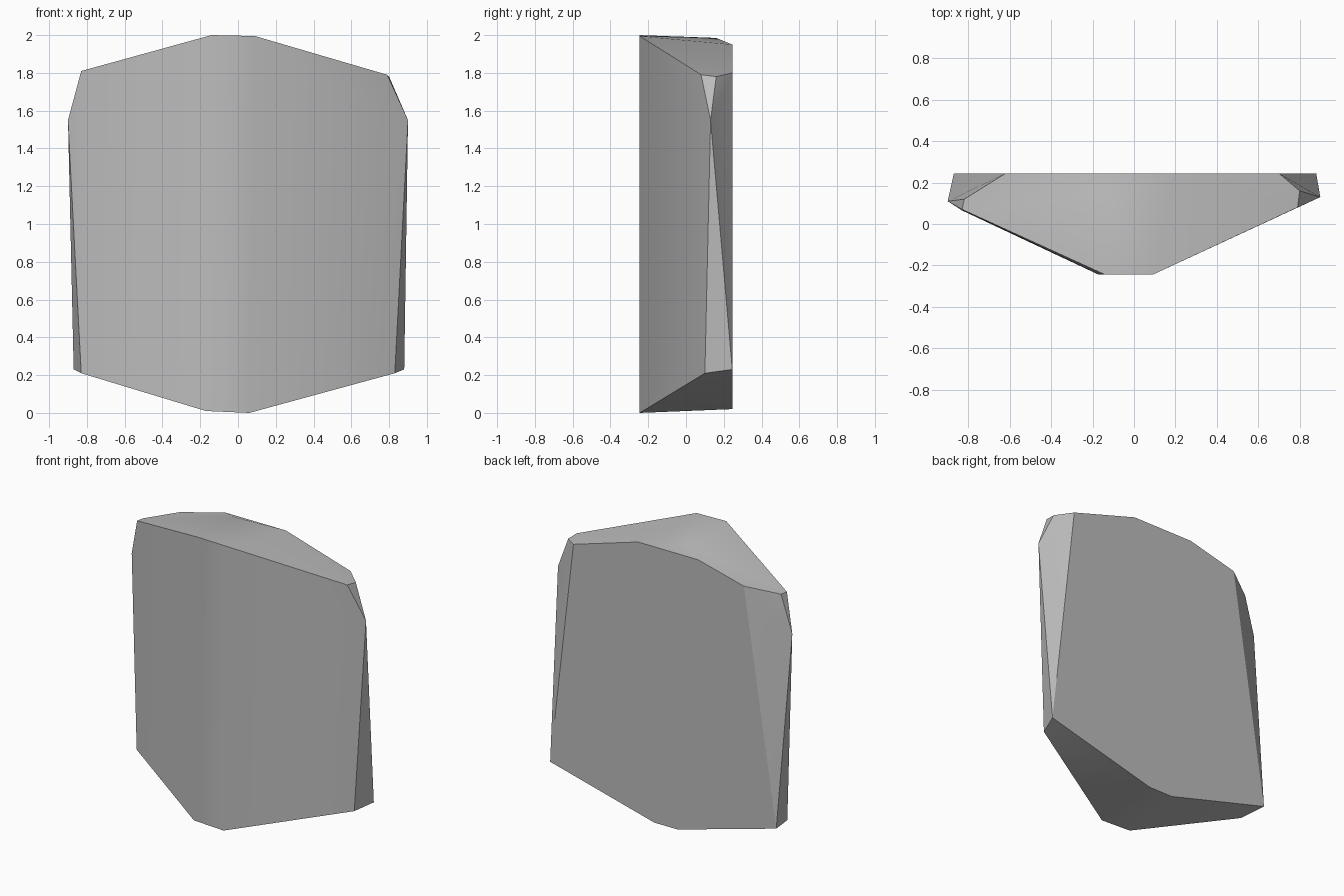
import bpy
import bmesh
import math

cube = bpy.data.objects.get("Cube")
if cube:
    bpy.data.objects.remove(cube, do_unlink=True)

# Single stone colour
stone = bpy.data.materials.new("grey_stone")
stone.use_nodes = True
colour = (0.5, 0.5, 0.5, 1)
stone.diffuse_color = colour
stone.node_tree.nodes["Principled BSDF"].inputs["Base Color"].default_value = colour

FRONT, BACK = -0.245, 0.245

# Blunt nose running down the front: (x, z)
nose = [(-0.14, 2.0), (0.09, 1.995), (-0.17, 0.01), (0.06, 0.0)]
# Outline of the flat back: (x, z)
back = [(-0.62, 1.86), (-0.265, 1.95), (0.2, 1.95), (0.7, 1.8),
        (0.88, 0.23), (0.075, 0.02), (-0.107, 0.02), (-0.87, 0.23)]
# Chipped corners along both flanks, and the crown of the top
flanks = [(-0.83, 0.07, 1.81), (-0.82, 0.12, 1.81), (-0.9, 0.11, 1.55), (-0.83, 0.065, 0.21),
          (0.79, 0.08, 1.79), (0.8, 0.16, 1.78), (0.9, 0.13, 1.55), (0.83, 0.1, 0.21)]
crown = [(-0.14, 0.16, 1.985)]

points = [(x, FRONT, z) for x, z in nose] + [(x, BACK, z) for x, z in back] + flanks + crown

# Wrap the corners in a convex skin and merge flat facets
bm = bmesh.new()
for p in points:
    bm.verts.new(p)
hull = bmesh.ops.convex_hull(bm, input=bm.verts[:])
loose = [v for v in bm.verts if not v.link_faces]
bmesh.ops.delete(bm, geom=loose, context="VERTS")
bmesh.ops.dissolve_limit(bm, angle_limit=math.radians(1), verts=bm.verts[:], edges=bm.edges[:])
bmesh.ops.recalc_face_normals(bm, faces=bm.faces[:])

mesh = bpy.data.meshes.new("rock_slab")
bm.to_mesh(mesh)
bm.free()
mesh.materials.append(stone)
rock = bpy.data.objects.new("rock_slab", mesh)
bpy.context.collection.objects.link(rock)

# Soft facets with crisp main edges
bpy.ops.object.select_all(action="DESELECT")
rock.select_set(True)
bpy.context.view_layer.objects.active = rock
bpy.ops.object.shade_smooth_by_angle(angle=math.radians(30))
